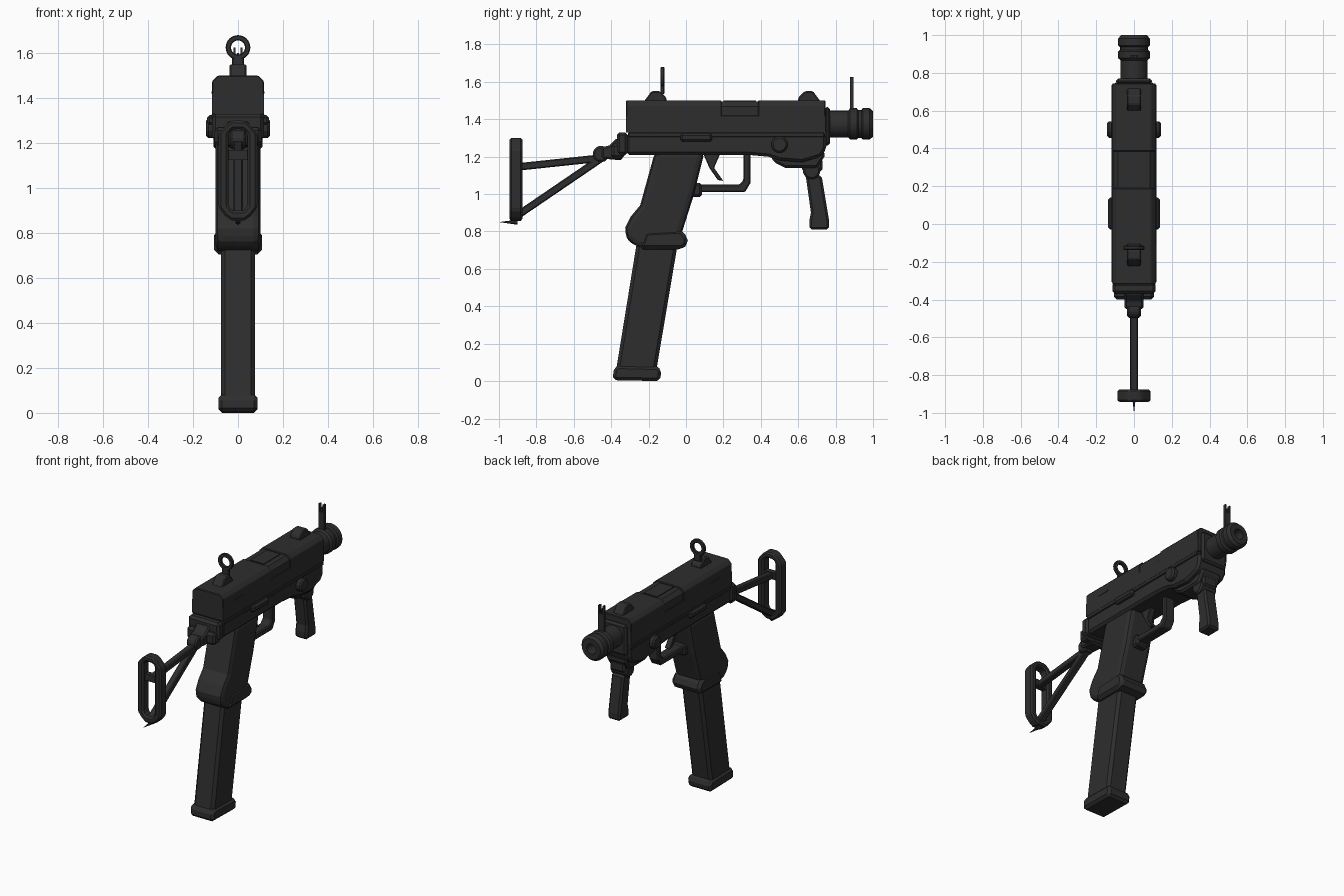
import bpy, bmesh, math
from mathutils import Matrix, Vector

cube = bpy.data.objects.get("Cube")
if cube:
    bpy.data.objects.remove(cube, do_unlink=True)

black = bpy.data.materials.new("matte_black")
black.use_nodes = True
black.diffuse_color = (0.027, 0.027, 0.027, 1)
bsdf = black.node_tree.nodes["Principled BSDF"]
bsdf.inputs["Base Color"].default_value = black.diffuse_color
bsdf.inputs["Roughness"].default_value = 0.7


def finish(name, bm, bevel=0, segments=1, smooth=False):
    bmesh.ops.recalc_face_normals(bm, faces=bm.faces)
    mesh = bpy.data.meshes.new(name)
    bm.to_mesh(mesh)
    bm.free()
    mesh.materials.append(black)
    ob = bpy.data.objects.new(name, mesh)
    bpy.context.collection.objects.link(ob)
    if bevel:
        mod = ob.modifiers.new("bevel", 'BEVEL')
        mod.width, mod.segments = bevel, segments
        mod.limit_method, mod.angle_limit = 'ANGLE', math.radians(35)
    if smooth:
        bpy.ops.object.select_all(action='DESELECT')
        ob.select_set(True)
        bpy.context.view_layer.objects.active = ob
        bpy.ops.object.shade_smooth_by_angle(angle=math.radians(35))
    return ob


def place(axis, u, v, w):
    return (w, u, v) if axis == 'x' else (u, w, v)


def prism(name, pts, a, b, axis='x', bevel=0, segments=1):
    """Outline in the plane across the axis, extruded from a to b."""
    bm = bmesh.new()
    ends = [[bm.verts.new(place(axis, u, v, w)) for u, v in pts] for w in (a, b)]
    for ring in ends:
        bm.faces.new(ring)
    n = len(pts)
    for i in range(n):
        j = (i + 1) % n
        bm.faces.new((ends[0][i], ends[0][j], ends[1][j], ends[1][i]))
    return finish(name, bm, bevel, segments)


def side(name, pts, half, bevel=0, segments=1):
    return prism(name, pts, -half, half, 'x', bevel, segments)


def box(name, x, y, z, bevel=0):
    return prism(name, [(y[0], z[0]), (y[1], z[0]), (y[1], z[1]), (y[0], z[1])],
                 x[0], x[1], 'x', bevel)


def loop(name, outer, inner, y0, y1, bevel=0, smooth=False):
    """Closed frame between two matching outlines, facing along y."""
    bm = bmesh.new()
    rings = [[bm.verts.new((x, y, z)) for x, z in pts]
             for pts, y in ((outer, y0), (outer, y1), (inner, y1), (inner, y0))]
    n = len(outer)
    for k in range(4):
        p, q = rings[k], rings[(k + 1) % 4]
        for i in range(n):
            j = (i + 1) % n
            bm.faces.new((p[i], p[j], q[j], q[i]))
    return finish(name, bm, bevel, 1, smooth)


def lathe(name, profile, z, sides=20):
    """Profile of (y, radius) turned around the barrel axis."""
    bm = bmesh.new()
    verts = [bm.verts.new((r, y, z)) for y, r in profile]
    edges = [bm.edges.new(p) for p in zip(verts, verts[1:])]
    bmesh.ops.spin(bm, geom=verts + edges, cent=(0, 0, z), axis=(0, 1, 0),
                   angle=math.tau, steps=sides)
    bmesh.ops.remove_doubles(bm, verts=bm.verts, dist=0.0005)
    return finish(name, bm, smooth=True)


def knob(name, x0, x1, y, z, r, sides=12, bevel=0.01):
    pts = [(y + r * math.cos(math.tau * (i + .5) / sides),
            z + r * math.sin(math.tau * (i + .5) / sides)) for i in range(sides)]
    return prism(name, pts, x0, x1, 'x', bevel)


def circle(r, z, n=24):
    return [(r * math.cos(math.tau * i / n), z + r * math.sin(math.tau * i / n))
            for i in range(n)]


# Upper receiver: three sections with the middle cover set slightly in
def section(w, low, top, c=0.025):
    return [(-w, low), (w, low), (w, top - c), (w - c, top), (c - w, top), (-w, top - c)]

prism("receiver_core", section(0.115, 1.33, 1.42, 0.002), -0.32, 0.745, 'y')
prism("receiver_rear", section(0.115, 1.33, 1.5), -0.32, 0.19, 'y', 0.004)
prism("receiver_cover", section(0.111, 1.33, 1.494), 0.18, 0.39, 'y')
prism("receiver_front", section(0.115, 1.33, 1.5), 0.385, 0.745, 'y', 0.004)
box("cover_strip", (-0.05, 0.05), (0.2, 0.375), (1.48, 1.499))
box("front_block", (-0.095, 0.095), (0.74, 0.77), (1.26, 1.465), 0.012)

# Lower receiver
side("lower_receiver", [(-0.32, 1.32), (-0.32, 1.21), (0.33, 1.21), (0.44, 1.2),
                        (0.5, 1.18), (0.62, 1.17), (0.72, 1.2), (0.75, 1.24),
                        (0.75, 1.32)], 0.11, 0.015)
box("lower_rim", (-0.118, 0.118), (-0.31, 0.74), (1.305, 1.33), 0.004)
side("handguard_base", [(0.44, 1.23), (0.47, 1.17), (0.53, 1.14), (0.7, 1.14),
                        (0.74, 1.2), (0.74, 1.23)], 0.075, 0.012)

# Controls on both sides
for s, word in ((1, "left"), (-1, "right")):
    box(word + "_side_lever", (s * 0.1, s * 0.138), (-0.03, 0.14), (1.28, 1.325), 0.012)
    knob(word + "_takedown_knob", s * 0.09, s * 0.142, 0.5, 1.265, 0.045)
    box(word + "_rear_mark", (s * 0.112, s * 0.118), (-0.2, -0.11), (1.42, 1.43))

# Barrel and muzzle
lathe("barrel", [(0.74, 0), (0.74, 0.072), (0.88, 0.072), (0.88, 0)], 1.375)
lathe("muzzle", [(0.865, 0), (0.865, 0.07), (0.878, 0.084), (0.913, 0.084),
                 (0.922, 0.074), (0.937, 0.074), (0.945, 0.084), (0.982, 0.084),
                 (1, 0.068), (1, 0.034), (0.93, 0.03), (0.93, 0)], 1.375)

# Sights
for name, y in (("rear_sight_base", -0.165), ("front_sight_base", 0.66)):
    d = -1 if y > 0 else 1
    side(name, [(y - d * 0.06, 1.495), (y - d * 0.03, 1.535), (y - d * 0.02, 1.55),
                (y + d * 0.025, 1.55), (y + d * 0.06, 1.515), (y + d * 0.06, 1.495)],
         0.038, 0.006)
loop("rear_sight_ring", circle(0.055, 1.625), circle(0.031, 1.625),
     -0.137, -0.115, 0.004, True)
box("rear_sight_stem", (-0.026, 0.026), (-0.137, -0.115), (1.535, 1.58), 0.004)
box("front_sight_post", (-0.022, 0.022), (0.878, 0.896), (1.44, 1.57))
for x in (-0.016, 0, 0.016):
    box("front_sight_prong", (x - 0.005, x + 0.005), (0.878, 0.896),
        (1.56, 1.625 if x else 1.6))

# Pistol grip and magazine
side("grip", [(-0.165, 1.23), (0.1, 1.23), (0.04, 0.99), (-0.02, 0.8),
              (-0.06, 0.71), (-0.26, 0.715), (-0.32, 0.76), (-0.325, 0.82),
              (-0.295, 0.88), (-0.245, 0.94)], 0.1, 0.03, 2)
side("grip_collar", [(-0.22, 0.8), (-0.03, 0.81), (0.01, 0.77), (0.01, 0.73),
                     (-0.02, 0.705), (-0.25, 0.705)], 0.106, 0.02)
side("magazine", [(-0.26, 0.76), (-0.04, 0.76), (-0.16, 0.05), (-0.375, 0.05)],
     0.075, 0.018)
side("magazine_foot", [(-0.39, 0.005), (-0.14, 0), (-0.13, 0.06), (-0.155, 0.078),
                       (-0.36, 0.083), (-0.388, 0.07)], 0.087, 0.016)

# Trigger and guard
side("trigger", [(0.09, 1.22), (0.185, 1.22), (0.15, 1.14), (0.2, 1.07),
                 (0.17, 1.075), (0.125, 1.14)], 0.02, 0.004)
side("trigger_guard", [(0.345, 1.22), (0.345, 1.06), (0.315, 1.01), (0.05, 1.01),
                       (0.04, 1.05), (0.285, 1.05), (0.307, 1.075), (0.307, 1.22)],
     0.036, 0.007)
box("guard_root", (-0.045, 0.045), (0.02, 0.085), (0.985, 1.06), 0.012)

# Folding foregrip
box("foregrip_clamp", (-0.055, 0.055), (0.62, 0.73), (1.12, 1.19), 0.012)
knob("foregrip_hinge", -0.062, 0.062, 0.672, 1.125, 0.047)
side("foregrip", [(0.64, 1.1), (0.725, 1.1), (0.765, 0.86), (0.765, 0.81),
                  (0.66, 0.81), (0.66, 0.86), (0.668, 0.9)], 0.045, 0.012)

# Stock hinge
box("stock_plate", (-0.115, 0.115), (-0.37, -0.31), (1.21, 1.33), 0.015)
box("stock_plate_lower", (-0.105, 0.105), (-0.4, -0.33), (1.19, 1.27), 0.015)
side("stock_hinge", [(-0.45, 1.19), (-0.34, 1.18), (-0.34, 1.3), (-0.37, 1.3),
                     (-0.41, 1.26), (-0.45, 1.25)], 0.05, 0.01)
knob("stock_pivot", -0.036, 0.036, -0.455, 1.215, 0.046, 8)

# Stock struts
def strut(name, y0, z0, y1, z1, t=0.02):
    d = Vector((z0 - z1, y1 - y0)).normalized() * t
    side(name, [(y0 - d.x, z0 - d.y), (y1 - d.x, z1 - d.y),
                (y1 + d.x, z1 + d.y), (y0 + d.x, z0 + d.y)], 0.022, 0.006)

strut("upper_strut", -0.9, 1.145, -0.43, 1.195)
strut("lower_strut", -0.91, 0.88, -0.44, 1.2)
box("strut_crossbar", (-0.06, 0.06), (-0.92, -0.885), (1.125, 1.17))

# Butt frame with a small pointed tip
def capsule(w, low, top, c):
    return [(-w, low + c), (-w, top - c), (c * 0.6 - w, top - c * 0.3), (c - w, top),
            (w - c, top), (w - c * 0.6, top - c * 0.3), (w, top - c), (w, low + c),
            (w - c * 0.5, low + c * 0.35), (w - c, low), (c - w, low),
            (c * 0.5 - w, low + c * 0.35)]

loop("butt_frame", capsule(0.087, 0.855, 1.3, 0.06), capsule(0.042, 0.9, 1.262, 0.02),
     -0.943, -0.875, 0.01)
bm = bmesh.new()
bmesh.ops.create_cone(bm, cap_ends=True, segments=6, radius1=0.014, radius2=0, depth=0.1,
                      matrix=Matrix.Translation((0, -0.95, 0.85))
                      @ Matrix.Rotation(math.radians(90), 4, 'X'))
finish("butt_tip", bm)
